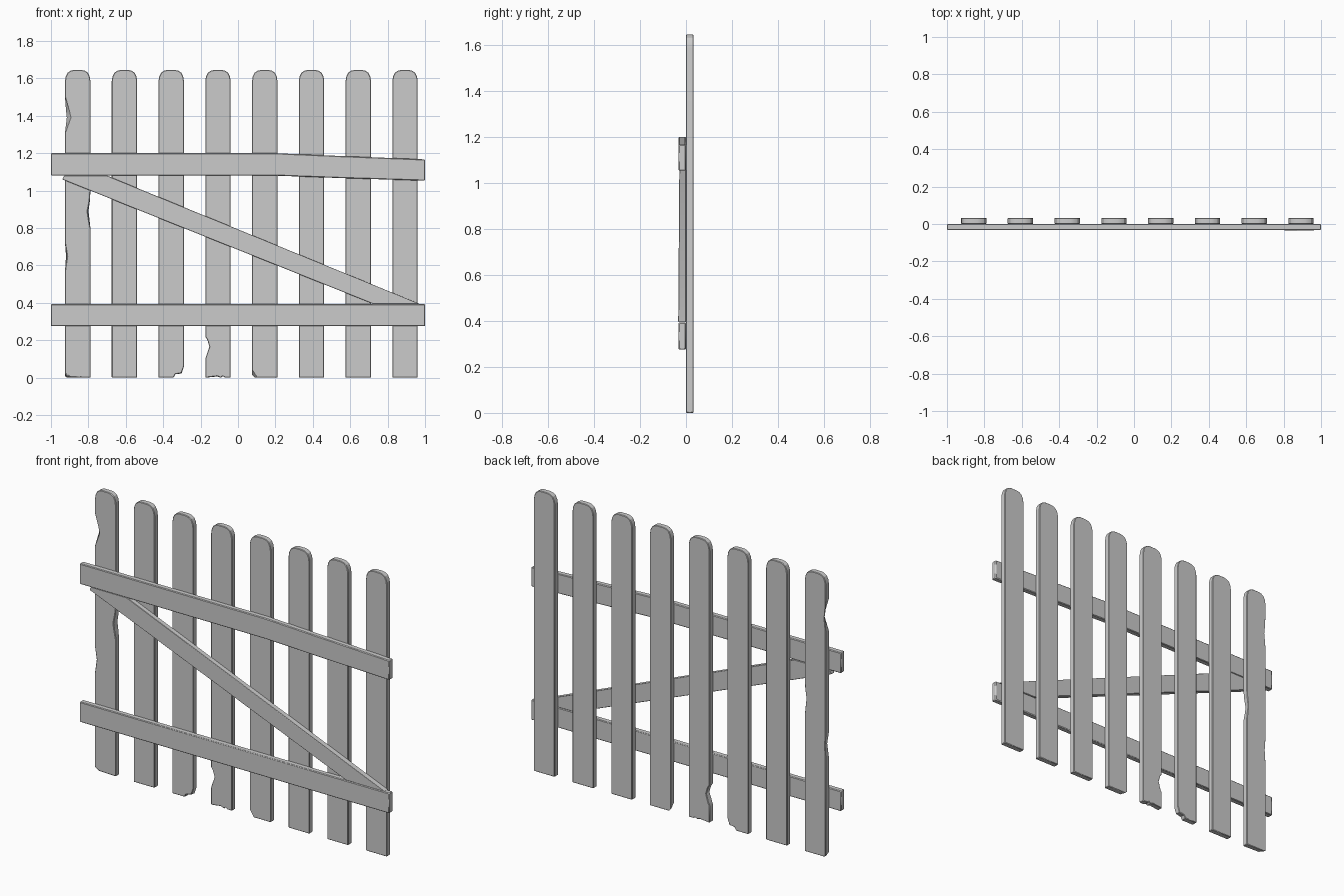
import bpy, bmesh

if "Cube" in bpy.data.objects:
    bpy.data.objects.remove(bpy.data.objects["Cube"])

T = 0.033          # board thickness
W = 0.068          # picket half width
H = 1.645          # picket height


def board(name, front, back, yf, yb, bevel):
    """Closed board lofted between a front and a back outline (x, z).
    yf may be a number or a function of x."""
    bm = bmesh.new()
    fy = yf if callable(yf) else (lambda x: yf)
    f = [bm.verts.new((x, fy(x), z)) for x, z in front]
    b = [bm.verts.new((x, yb, z)) for x, z in back]
    bm.faces.new(f)
    bm.faces.new(b[::-1])
    n = len(f)
    for i in range(n):
        j = (i + 1) % n
        bm.faces.new((f[j], f[i], b[i], b[j]))
    bmesh.ops.recalc_face_normals(bm, faces=bm.faces)
    me = bpy.data.meshes.new(name)
    bm.to_mesh(me)
    bm.free()
    ob = bpy.data.objects.new(name, me)
    bpy.context.collection.objects.link(ob)
    mod = ob.modifiers.new("edge_wear", 'BEVEL')
    mod.width = bevel
    mod.segments = 1
    mod.limit_method = 'ANGLE'
    mod.angle_limit = 1.1
    bpy.ops.object.select_all(action='DESELECT')
    ob.select_set(True)
    bpy.context.view_layer.objects.active = ob
    bpy.ops.object.shade_smooth_by_angle(angle=0.5)
    return ob


# Rounded picket head, right half
cap = [(W, 1.585), (0.064, 1.61), (0.054, 1.63), (0.038, 1.641), (0.02, H)]

# Worn outline points: (x, z, back x, back z), relative to the picket centre
BL, BR = [(-W, 0, -W, 0)], [(W, 0, W, 0)]
bottoms = {
    0: [(-W, 0.022, -W, 0.006), (-0.04, 0.004, -W + 0.01, 0.0)] + BR,
    2: BL + [(0.012, 0, 0.012, 0), (0.022, 0.018, 0.022, 0.018),
             (0.055, 0.025, 0.055, 0.022), (W, 0.06, W, 0.06)],
    3: BL + [(-0.005, 0.008, -0.005, 0.006), (0.015, 0, 0.015, 0),
             (0.025, 0.008, 0.025, 0.008), (0.04, 0, 0.04, 0)] + BR,
    4: [(-W, 0.045, -W, 0.012), (-0.052, 0.02, -0.058, 0.004),
        (-0.042, 0, -0.055, 0)] + BR,
}
rights = {0: [(W, 0.80, W, 0.80), (0.058, 0.85, 0.063, 0.85),
              (0.052, 0.89, 0.058, 0.89), (0.064, 0.95, 0.066, 0.95),
              (W, 1.0, W, 1.0)]}
lefts = {
    0: [(-W, 1.50, -W, 1.50), (-0.045, 1.43, -0.064, 1.43),
        (-0.036, 1.39, -0.060, 1.39), (-W, 1.31, -W, 1.31),
        (-W, 0.72, -W, 0.72), (-0.056, 0.65, -0.063, 0.65),
        (-W, 0.57, -W, 0.57)],
    3: [(-W, 0.22, -W, 0.22), (-0.056, 0.20, -0.056, 0.20),
        (-0.046, 0.165, -0.046, 0.165), (-0.062, 0.12, -0.058, 0.12),
        (-W, 0.10, -W, 0.10)],
}

# Eight pickets
for i in range(8):
    cx = -0.857 + 0.25 * i
    head = cap + [(-x, z) for x, z in reversed(cap)]
    pts = (bottoms.get(i, BL + BR) + rights.get(i, [])
           + [(x, z, x, z) for x, z in head] + lefts.get(i, []))
    board(f"picket_{i + 1}", [(cx + p[0], p[1]) for p in pts],
          [(cx + p[2], p[3]) for p in pts], 0.0, T, 0.003)

# Horizontal rails, the upper one sagging to the right
upper = [(-1, 1.08), (0.2, 1.08), (0.55, 1.067), (1, 1.053),
         (1, 1.167), (0.55, 1.185), (0.2, 1.2), (-1, 1.2)]
lower = [(-1, 0.275), (1, 0.275), (1, 0.393), (-1, 0.393)]
board("upper_rail", upper, upper, -T, 0.0, 0.004)
board("lower_rail", lower, lower, -T, 0.0, 0.004)

# Diagonal brace, leaning slightly forward towards the right
brace = [(-0.94, 1.06), (0.72, 0.395), (0.97, 0.395), (-0.70, 1.08), (-0.93, 1.08)]
board("diagonal_brace", brace, brace,
      lambda x: -0.031 - 0.003 * x, 0.0, 0.002)
